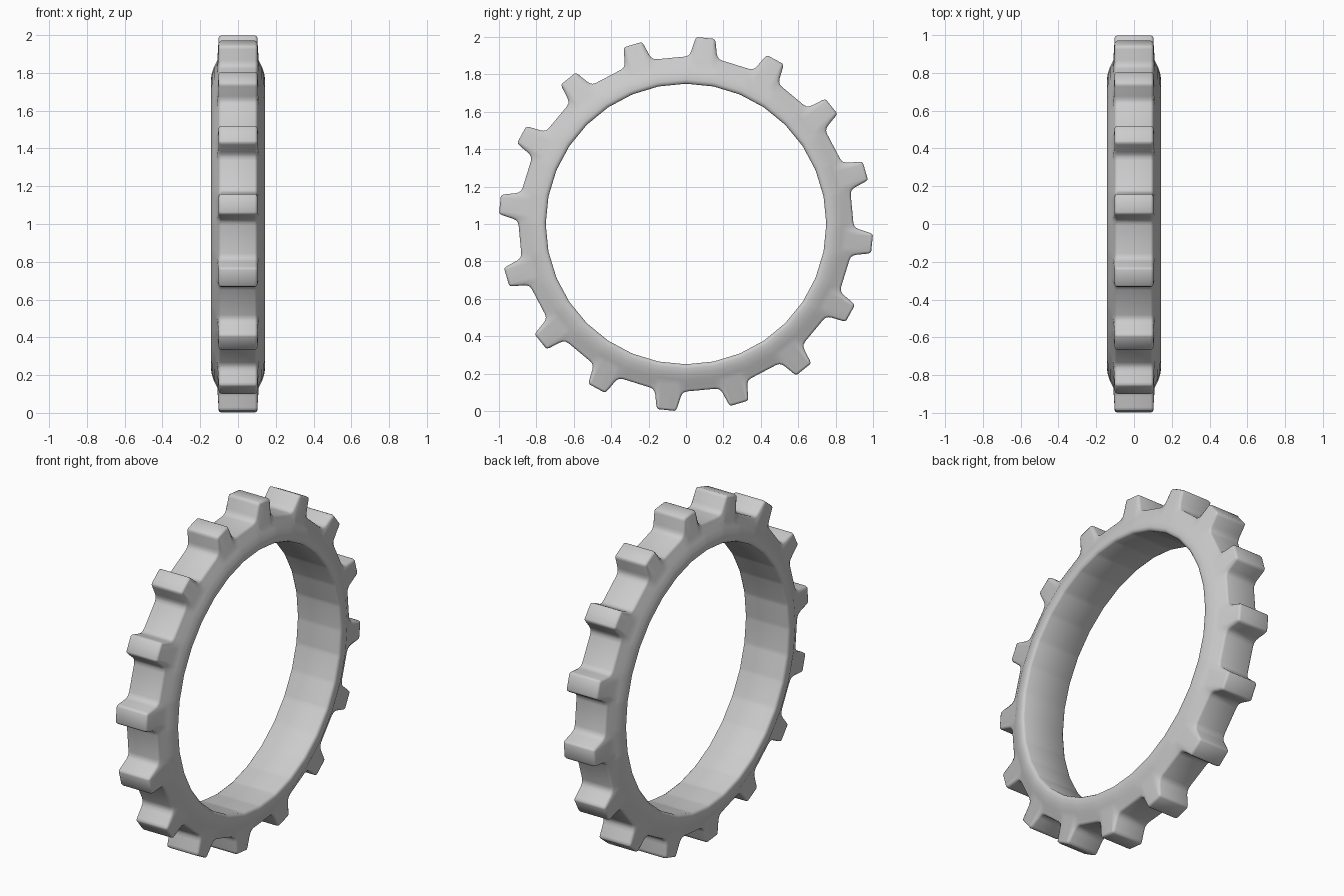
import bpy, bmesh
from math import sin, cos, pi, radians, atan2, hypot

if "Cube" in bpy.data.objects:
    bpy.data.objects.remove(bpy.data.objects["Cube"])

TEETH = 16
PITCH = 2 * pi / TEETH
START = radians(-6)

# Half tooth outline: (tangent offset, radius), from tip to valley
half = [(0.0, 1.0), (0.042, 1.0), (0.051, 0.995), (0.056, 0.982), (0.068, 0.925),
        (0.074, 0.908), (0.084, 0.896), (0.101, 0.889)]
tooth = [(-t, r) for t, r in reversed(half[1:])] + half

# Full outline of the toothed edge, as points in the y-z plane
outline = []
for k in range(TEETH):
    a = START + k * PITCH
    for t, r in tooth:
        outline.append((r * cos(a) - t * sin(a), r * sin(a) + t * cos(a)))
N = len(outline)


def inset(dist):
    """Outline moved inwards along its normals."""
    pts = []
    for i, (y, z) in enumerate(outline):
        (y0, z0), (y1, z1) = outline[i - 1], outline[(i + 1) % N]
        dy, dz = y1 - y0, z1 - z0
        length = hypot(dy, dz)
        pts.append((y - dist * dz / length, z + dist * dy / length))
    return pts


def circle(radius):
    """32-sided loop sampled at the angles of the outline."""
    seg = pi / 16
    pts = []
    for y, z in outline:
        a = atan2(z, y)
        r = radius * cos(seg / 2) / cos(a % seg - seg / 2)
        pts.append((r * cos(a), r * sin(a)))
    return pts


# Half cross-section, from the hole to the outer edge: (x, loop)
section = [(0.130, circle(0.75)), (0.140, circle(0.757)), (0.143, circle(0.772)),
           (0.138, circle(0.80)), (0.126, circle(0.835)), (0.110, circle(0.865)),
           (0.102, inset(0.012)), (0.098, inset(0.004)), (0.088, outline)]
loops = section + [(-x, pts) for x, pts in reversed(section)]

# Toothed ring
bm = bmesh.new()
rows = [[bm.verts.new((x, y, z + 1)) for y, z in pts] for x, pts in loops]
for j, row in enumerate(rows):
    nxt = rows[(j + 1) % len(rows)]
    for i in range(N):
        k = (i + 1) % N
        bm.faces.new((row[i], row[k], nxt[k], nxt[i]))
bmesh.ops.recalc_face_normals(bm, faces=bm.faces)
mesh = bpy.data.meshes.new("toothed_ring")
bm.to_mesh(mesh)
bm.free()
ring = bpy.data.objects.new("toothed_ring", mesh)
bpy.context.collection.objects.link(ring)

# Grey material
grey = bpy.data.materials.new("plain grey")
grey.use_nodes = True
grey.diffuse_color = (0.6, 0.6, 0.6, 1)
grey.node_tree.nodes["Principled BSDF"].inputs["Base Color"].default_value = (0.6, 0.6, 0.6, 1)
mesh.materials.append(grey)

# Smooth shading
bpy.ops.object.select_all(action='DESELECT')
ring.select_set(True)
bpy.context.view_layer.objects.active = ring
bpy.ops.object.shade_smooth_by_angle(angle=radians(50))
